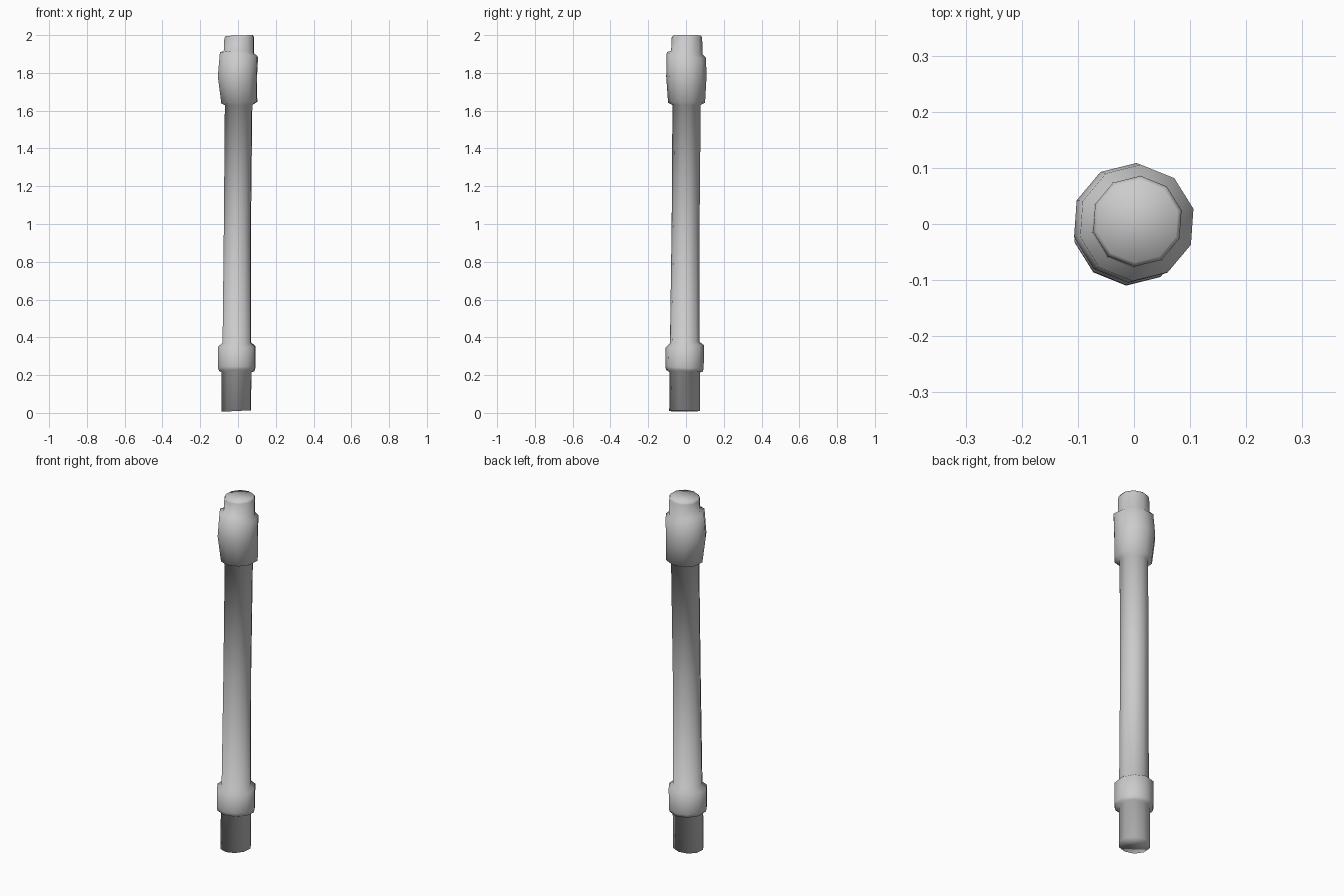
import bpy, bmesh, math

SIDES = 10
# Rings from foot to tip: z, centre x, centre y, radius, slope along x, slope along y
RINGS = [
    (0.010, -0.009, -0.008, 0.081, 0.05, 0.00),   # foot
    (0.215, -0.008, -0.006, 0.081, 0.00, 0.00),
    (0.222, -0.007, -0.009, 0.097, 0.00, -0.06),  # lower collar
    (0.240, -0.007, -0.008, 0.102, 0.00, -0.06),
    (0.352, -0.007, -0.007, 0.102, 0.00, 0.06),
    (0.372, -0.006, -0.007, 0.078, 0.00, 0.06),   # shaft
    (1.000, -0.003, -0.002, 0.074, 0.00, 0.00),
    (1.630, 0.003, 0.003, 0.075, 0.00, 0.00),
    (1.642, 0.007, 0.003, 0.098, 0.05, 0.00),     # upper collar
    (1.780, -0.003, 0.002, 0.107, 0.00, 0.00),
    (1.895, 0.005, 0.002, 0.104, -0.10, -0.14),
    (1.908, 0.005, 0.004, 0.083, -0.08, -0.10),   # tip
    (1.986, 0.006, 0.005, 0.081, 0.05, 0.00),
    (1.998, 0.006, 0.005, 0.074, 0.03, 0.00),
]


def ring(bm, z, cx, cy, r, sx, sy):
    verts = []
    for i in range(SIDES):
        a = math.radians(86) + math.tau * i / SIDES
        x, y = r * math.cos(a), r * math.sin(a)
        verts.append(bm.verts.new((cx + x, cy + y, z + sx * x + sy * y)))
    return verts


# Stepped staff, lofted through the rings and capped
bm = bmesh.new()
loops = [ring(bm, *data) for data in RINGS]
for low, high in zip(loops, loops[1:]):
    for i in range(SIDES):
        j = (i + 1) % SIDES
        bm.faces.new((low[i], low[j], high[j], high[i]))
bm.faces.new(loops[0][::-1])
bm.faces.new(loops[-1])
for face in bm.faces:
    face.smooth = True

mesh = bpy.data.meshes.new("collared_staff")
bm.to_mesh(mesh)
bm.free()
staff = bpy.data.objects.new("collared_staff", mesh)
bpy.context.collection.objects.link(staff)
